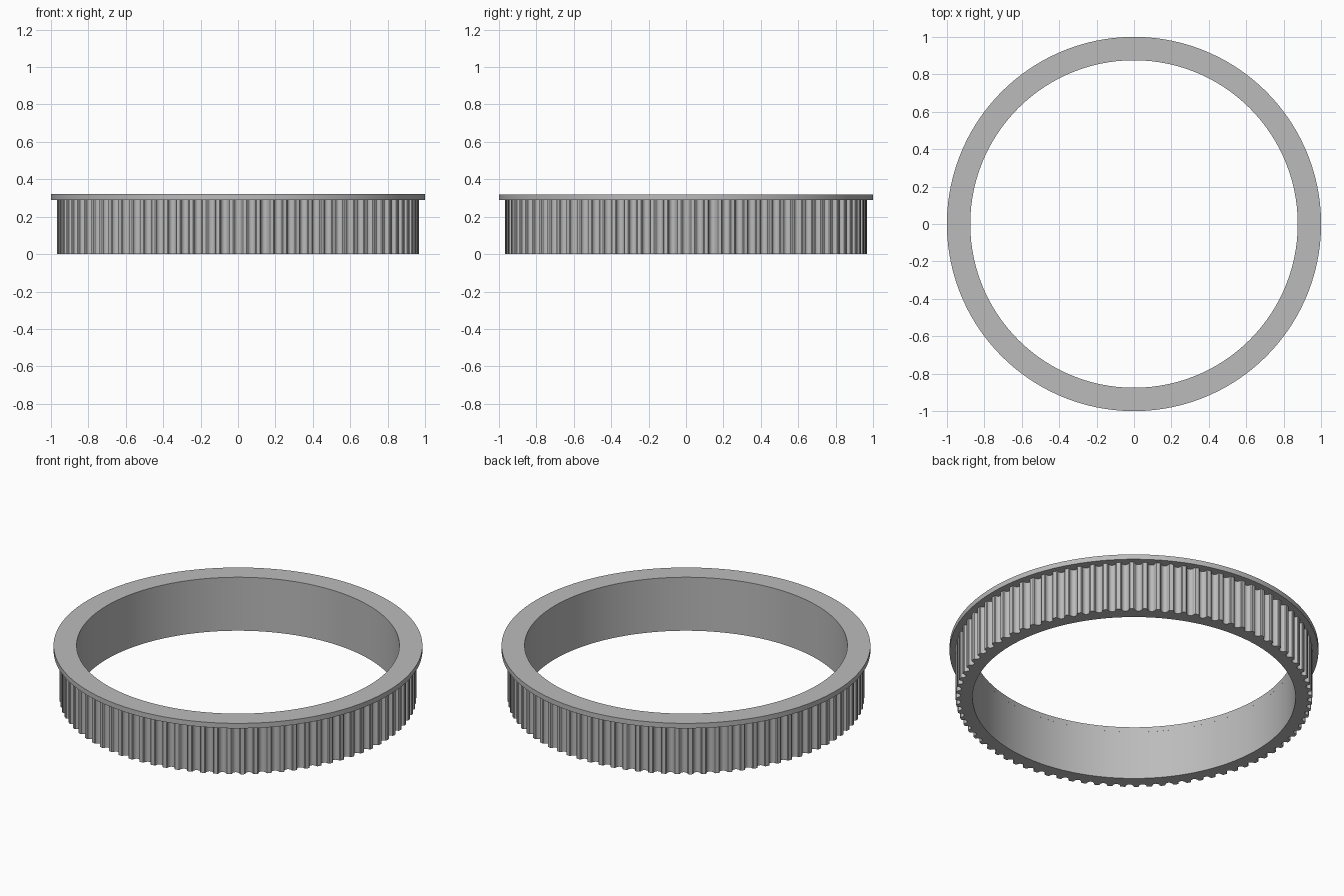
import bpy
import math

cube = bpy.data.objects.get("Cube")
if cube:
    bpy.data.objects.remove(cube, do_unlink=True)

TEETH = 84
BORE, TIP, RIM = 0.875, 0.967, 1.0
BELT_TOP, TOP = 0.29, 0.32
DEPTH = 0.027

grey = bpy.data.materials.new("plain grey")
grey.use_nodes = True
colour = (0.5, 0.5, 0.5, 1)
grey.diffuse_color = colour
grey.node_tree.nodes["Principled BSDF"].inputs["Base Color"].default_value = colour


def ring(name, outer, z0, z1):
    """Closed ring between the bore and an outer outline of (angle, radius)."""
    n = len(outer)
    verts = []
    for use_outer, z in ((True, z0), (True, z1), (False, z1), (False, z0)):
        for a, r in outer:
            r = r if use_outer else BORE
            verts.append((r * math.cos(a), r * math.sin(a), z))
    faces = []
    for k in range(4):
        for i in range(n):
            j = (i + 1) % n
            m = (k + 1) % 4
            faces.append((k * n + i, k * n + j, m * n + j, m * n + i))
    mesh = bpy.data.meshes.new(name)
    mesh.from_pydata(verts, [], faces)
    mesh.materials.append(grey)
    obj = bpy.data.objects.new(name, mesh)
    bpy.context.collection.objects.link(obj)
    bpy.ops.object.select_all(action='DESELECT')
    obj.select_set(True)
    bpy.context.view_layer.objects.active = obj
    bpy.ops.object.shade_smooth_by_angle(angle=math.radians(35))
    return obj


# Toothed belt band: rounded grooves between slightly rounded teeth
pitch = math.tau / TEETH
half_groove = 0.29
outline = []
for t in range(TEETH):
    outline.append(((t - 0.36) * pitch, TIP))
    for s in range(9):
        a = math.pi * s / 8
        u = -half_groove * math.cos(a)
        cut = DEPTH * (0.16 + 0.84 * math.sin(a))
        outline.append(((t + u) * pitch, TIP - cut))
    outline.append(((t + 0.36) * pitch, TIP))
ring("toothed_band", outline, 0, BELT_TOP)

# Flange that keeps the belt on
SEGMENTS = 120
ring("top_flange", [(i * math.tau / SEGMENTS, RIM) for i in range(SEGMENTS)],
     BELT_TOP, TOP)
